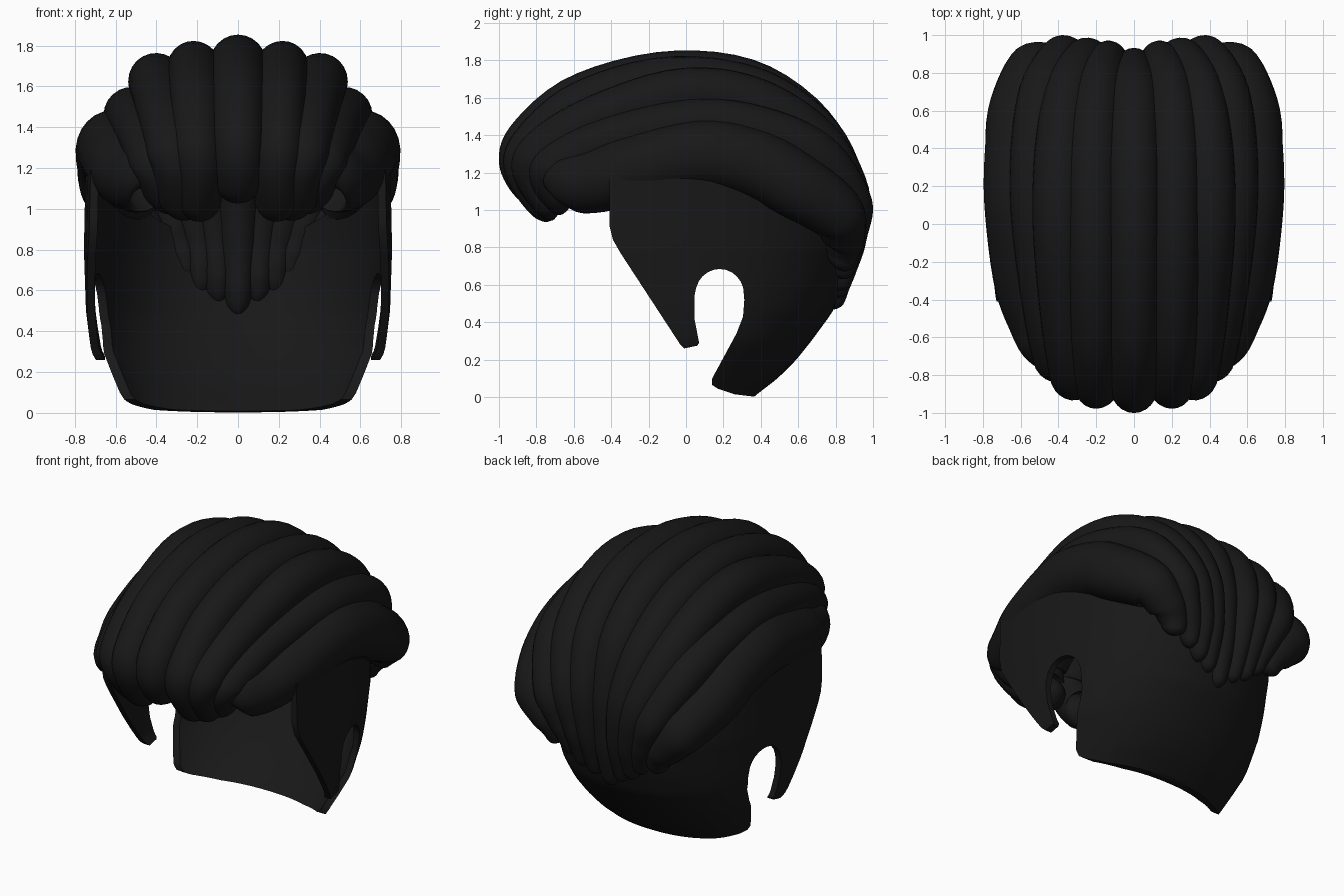
import bpy, bmesh, math
from mathutils import Vector

if "Cube" in bpy.data.objects:
    bpy.data.objects.remove(bpy.data.objects["Cube"])

black = bpy.data.materials.new("black_hair")
black.diffuse_color = (0.009, 0.009, 0.009, 1)
black.use_nodes = True
black.node_tree.nodes["Principled BSDF"].inputs["Base Color"].default_value = black.diffuse_color


def make_object(name, bm):
    bmesh.ops.recalc_face_normals(bm, faces=bm.faces)
    for f in bm.faces:
        f.smooth = True
    me = bpy.data.meshes.new(name)
    bm.to_mesh(me)
    bm.free()
    ob = bpy.data.objects.new(name, me)
    bpy.context.collection.objects.link(ob)
    me.materials.append(black)
    return ob


def spline(vals, u):
    """Catmull-Rom through evenly spaced values, u in 0..1"""
    n = len(vals) - 1
    i = min(int(u * n), n - 1)
    t = u * n - i
    p1, p2 = vals[i], vals[i + 1]
    p0 = vals[i - 1] if i > 0 else p1 * 2 - p2
    p3 = vals[i + 2] if i + 2 <= n else p2 * 2 - p1
    return 0.5 * (p1 * 2 + (p2 - p0) * t + (p0 * 2 - p1 * 5 + p2 * 4 - p3) * t ** 2
                  + (p1 * 3 - p0 - p2 * 3 + p3) * t ** 3)


def table(pairs, z):
    """Linear lookup"""
    for (a, va), (b, vb) in zip(pairs, pairs[1:]):
        if z <= b:
            return va + (vb - va) * (z - a) / (b - a)
    return pairs[-1][1]


WIDE = [.75, .84, .9, .93, .98, 1, 1, .95, .8, .64, .5, .32]
THICK = [.7, .85, 1, 1.05, 1.1, 1.05, 1.05, 1, .9, .75, .6, .4]


# A lock is an elliptical sweep whose outer ridge follows the crest, front tip to back tip
def lock(name, crest, width, thick=.14, axis=.9, mirror=True, rings=72, sides=24):
    pts = [Vector(p) for p in crest]
    bm = bmesh.new()
    prev, first = None, None
    for k in range(rings + 1):
        u = 0.3 * (1 - math.cos(math.pi * k / rings)) + 0.4 * k / rings
        u = min(max(u, .0004), .9996)
        p = spline(pts, u)
        tan = (spline(pts, min(u + .004, 1)) - spline(pts, max(u - .004, 0))).normalized()
        f = max(0, 1 - u / .3)
        n = p - Vector((0, -.35 * f, axis + (1.35 - axis) * f))
        n = (n - tan * n.dot(tan)).normalized()
        side = tan.cross(n)
        cap = math.sqrt(1 - max(0, 1 - min(u, 1 - u) / .045) ** 2)
        t0 = thick * spline(THICK, u)
        w, t = width * spline(WIDE, u) * cap, t0 * cap
        c = p - n * t0
        ring = [bm.verts.new(c + side * w * math.cos(a) + n * t * math.sin(a))
                for a in (2 * math.pi * j / sides for j in range(sides))]
        if prev:
            for j in range(sides):
                bm.faces.new((prev[j], prev[j - 1], ring[j - 1], ring[j]))
        else:
            first = ring
        prev = ring
    bm.faces.new(first)
    bm.faces.new(prev)
    ob = make_object(name, bm)
    if mirror:
        ob.modifiers.new("mirror", 'MIRROR')
    return ob


lock("centre_lock", [(0, -.74, 1.01), (0, -.90, 1.06), (0, -1, 1.25), (0, -.93, 1.46),
     (0, -.62, 1.715), (0, -.1, 1.85), (0, .4, 1.79), (0, .78, 1.51),
     (0, .92, 1.15), (0, .92, .8), (0, .87, .57), (0, .82, .45)], .14, mirror=False)
lock("inner_locks", [(.25, -.68, .94), (.245, -.83, .99), (.23, -.97, 1.22), (.23, -.91, 1.42),
     (.24, -.62, 1.67), (.25, -.12, 1.815), (.25, .4, 1.755), (.22, .78, 1.50),
     (.165, .955, 1.16), (.125, .955, .85), (.11, .89, .62), (.10, .84, .51)], .135)
lock("middle_locks", [(.32, -.66, .96), (.34, -.78, .99), (.36, -.92, 1.2), (.38, -.86, 1.38),
     (.425, -.55, 1.58), (.465, -.05, 1.74), (.455, .4, 1.69), (.40, .78, 1.45),
     (.30, .97, 1.13), (.225, .965, .85), (.20, .91, .67), (.19, .86, .55)], .14)
lock("outer_locks", [(.38, -.60, .99), (.42, -.72, 1.02), (.46, -.82, 1.17), (.49, -.76, 1.31),
     (.55, -.45, 1.46), (.61, .05, 1.56), (.605, .45, 1.51), (.55, .79, 1.35),
     (.43, .985, 1.06), (.34, .965, .85), (.29, .92, .72), (.27, .87, .61)], .14)
lock("side_locks", [(.41, -.68, 1.10), (.50, -.745, 1.11), (.58, -.705, 1.14), (.65, -.58, 1.17),
     (.735, -.33, 1.25), (.785, .1, 1.345), (.775, .45, 1.28), (.74, .70, 1.14),
     (.63, .92, .97), (.49, .94, .82), (.42, .91, .74), (.39, .87, .65)], .185, .16, 1.12)

# Hollow shell of short hair round the sides and nape
HALF = [(-.1, .53), (0, .575), (.1, .62), (.3, .72), (.5, .745), (.8, .755), (1.3, .745)]
BACK = [(-.1, .25), (0, .36), (.1, .49), (.2, .59), (.3, .67), (.45, .78), (.6, .84), (.8, .89), (1.3, .9)]
bm = bmesh.new()
prev = None
for k in range(41):
    z = -.08 + 1.34 * k / 40
    W, B = table(HALF, z), table(BACK, z) + .1
    row = [(W - .035, -.5), (W - .012, -.3)]
    for j in range(49):
        a = math.pi * j / 48
        c, s = math.cos(a), math.sin(a)
        e = 2 / 2.2
        row.append((W * math.copysign(abs(c) ** e, c), -.1 + B * abs(s) ** e))
    row += [(-W + .012, -.3), (-W + .035, -.5)]
    row = [bm.verts.new((x, y, z)) for x, y in row]
    if prev:
        for j in range(len(row) - 1):
            bm.faces.new((prev[j], prev[j + 1], row[j + 1], row[j]))
    prev = row
shell = make_object("side_and_nape_hair", bm)
if shell.data.polygons[26].normal.y < 0:
    shell.data.flip_normals()
sol = shell.modifiers.new("thickness", 'SOLIDIFY')
sol.thickness = .04
sol.offset = -1

# Side outline with sideburn and ear opening, used to trim the shell
outline = [(-.41, 1.19), (-.41, .92), (-.39, .84), (-.35, .77), (-.03, .28), (-.01, .26), (.06, .275),
           (.07, .29), (.045, .42), (.045, .54)]
outline += [(.18 - .13 * math.cos(a), .55 + .135 * math.sin(a))
            for a in (math.pi * i / 12 for i in range(1, 12))]
outline += [(.312, .52), (.305, .43), (.27, .34), (.14, .1), (.14, .065), (.17, .045), (.26, .015),
            (.36, .003), (.5, .003), (1.1, .003), (1.1, .75), (.85, .85), (.66, 1.0), (.4, 1.13), (0, 1.2)]
bm = bmesh.new()
face = bm.faces.new([bm.verts.new((-1, y, z)) for y, z in outline])
make = bmesh.ops.extrude_face_region(bm, geom=[face], use_keep_orig=True)
bmesh.ops.translate(bm, vec=(2, 0, 0), verts=[v for v in make["geom"] if isinstance(v, bmesh.types.BMVert)])
cutter = make_object("trim_outline_helper", bm)
cutter.hide_render = True
cut = shell.modifiers.new("trim", 'BOOLEAN')
cut.operation = 'INTERSECT'
cut.solver = 'EXACT'
cut.object = cutter

# Apply the trim so its edges stay crisp
bpy.context.view_layer.objects.active = shell
shell.select_set(True)
for m in list(shell.modifiers):
    bpy.ops.object.modifier_apply(modifier=m.name)
bpy.data.objects.remove(cutter, do_unlink=True)
bpy.ops.object.shade_smooth_by_angle(angle=math.radians(40))
